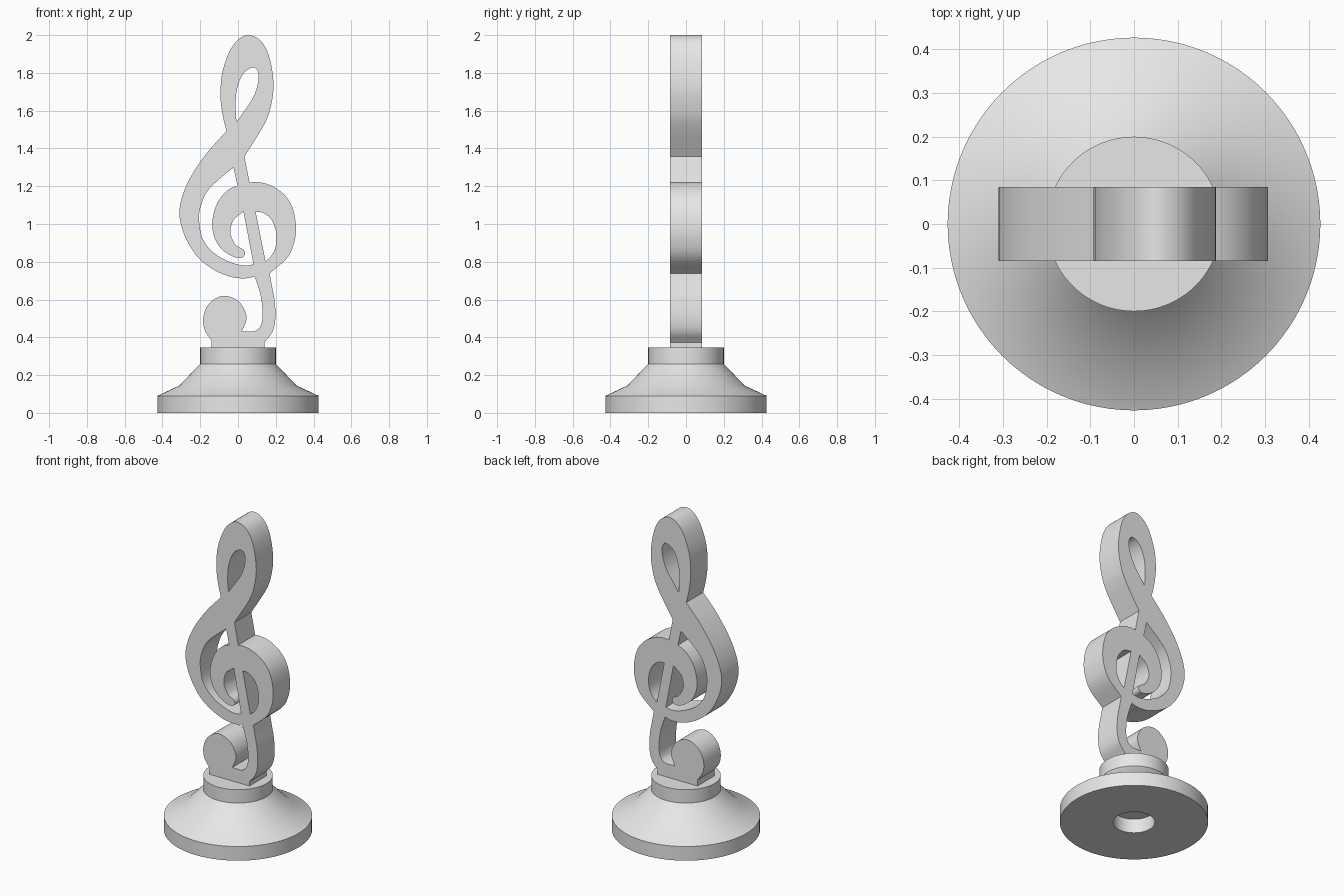
import bpy, bmesh, math
from mathutils import Vector

if "Cube" in bpy.data.objects:
    bpy.data.objects.remove(bpy.data.objects["Cube"])

grey = bpy.data.materials.new("plain_grey")
grey.diffuse_color = (0.8, 0.8, 0.8, 1)
grey.use_nodes = True
grey.node_tree.nodes["Principled BSDF"].inputs["Base Color"].default_value = grey.diffuse_color


def smooth_run(pts, steps=6):
    """Catmull-Rom through the points, leaving out the last one."""
    p = [Vector(q) * 0.01 for q in pts]
    if len(p) == 2:
        return [p[0]]
    p = [2 * p[0] - p[1]] + p + [2 * p[-1] - p[-2]]
    out = []
    for a, b, c, d in zip(p, p[1:], p[2:], p[3:]):
        for i in range(steps):
            t = i / steps
            out.append(0.5 * (2 * b + (c - a) * t + (2 * a - 5 * b + 4 * c - d) * t ** 2
                              + (3 * b - a - 3 * c + d) * t ** 3))
    return out


def loop(runs):
    """Closed outline: each run starts at the sharp corner where the last ended."""
    out = []
    for run, nxt in zip(runs, runs[1:] + runs[:1]):
        out += smooth_run(run + [nxt[0]])
    return out


def finish(obj, angle):
    obj.data.materials.clear()
    obj.data.materials.append(grey)
    bpy.ops.object.select_all(action='DESELECT')
    obj.select_set(True)
    bpy.context.view_layer.objects.active = obj
    bpy.ops.object.shade_smooth_by_angle(angle=math.radians(angle))


# Clef silhouette, in hundredths (x, z)
top_loop = [(-6.1, 149), (-8.2, 158), (-9.3, 168.5), (-8.2, 180.7), (-4, 192.3), (1, 198.3),
            (6.3, 200), (12.4, 196.6), (16.7, 188), (18.8, 173.8), (17.2, 161.6), (13.5, 152)]
stem_side = [(3.4, 135.7)]
ring_right = [(6.1, 122), (10.3, 122.2), (16.7, 120.7), (24, 116), (28.8, 108.7), (30.7, 98),
              (29.4, 89), (25.7, 81.7)]
tail_outer = [(16.7, 73.8), (17.7, 68.5), (19.3, 60), (19.8, 50.5), (18.3, 43)]
foot = [[(14, 37.3)], [(14, 34.3)], [(-14, 34.3)]]
ball = [(-14, 38.4), (-17.5, 43.5), (-18.5, 49.5), (-16.7, 55.8), (-12.4, 60.3), (-7.1, 62),
        (-1, 60), (3, 55.5), (4.5, 49.5)]
ball_gap = [(1.9, 43)]
tail_inner = [(8.5, 43), (11.5, 45.3), (13, 50.5), (12.4, 60), (10.3, 68)]
belly = [(8.7, 72.2), (3.4, 71.2), (-4.5, 72.2), (-14, 76.5), (-22, 83.3), (-28.3, 94),
         (-31, 105), (-29.4, 115), (-24.6, 125.7), (-16.7, 137.3), (-9.8, 145.2)]
outline = loop([top_loop, stem_side, ring_right, tail_outer, *foot, ball, ball_gap,
                tail_inner, belly])

# Openings
top_hole = loop([[(-0.8, 154), (-1.3, 161.6), (-0.8, 170), (1.3, 177), (4.5, 181.3), (8.7, 182.8),
                  (10.8, 179.6), (10.3, 173.3), (7.7, 166.4), (3.4, 160)]])
spiral_hole = loop([
    [(-2.4, 130)],
    [(-0.3, 120.4), (-5.6, 117.7), (-10.8, 111.4), (-13.5, 102.4), (-13, 94.4), (-9.8, 88),
     (-5.6, 84.4), (-1.3, 82.3), (2.2, 82.3), (3.8, 84.4), (2.6, 86.6), (-0.8, 88.5),
     (-3.4, 92.8), (-4, 97), (-2.1, 102.4)],
    [(2.9, 106.6)],
    [(8.2, 78.6), (2.9, 78), (-4.5, 80), (-12.4, 84.4), (-18.3, 91.3), (-20.4, 99.7),
     (-20.2, 107.7), (-16.7, 116.7), (-10.8, 123)]])
ring_hole = loop([[(9.3, 106.6), (14, 105.6), (18.3, 101.3), (20.4, 94), (19.8, 87.6),
                   (17.7, 83.3)], [(14.6, 80.2)]])

# Clef: filled outline with thickness
curve = bpy.data.curves.new("clef", 'CURVE')
curve.dimensions = '2D'
curve.fill_mode = 'BOTH'
curve.extrude = 0.085
for pts in (outline, top_hole, spiral_hole, ring_hole):
    s = curve.splines.new('POLY')
    s.points.add(len(pts) - 1)
    for sp, p in zip(s.points, pts):
        sp.co = (p.x, p.y, 0, 1)
    s.use_cyclic_u = True
clef = bpy.data.objects.new("clef", curve)
bpy.context.collection.objects.link(clef)
clef.rotation_euler.x = math.pi / 2
bpy.context.view_layer.objects.active = clef
clef.select_set(True)
bpy.ops.object.convert(target='MESH')
clef = bpy.context.view_layer.objects.active
bm = bmesh.new()
bm.from_mesh(clef.data)
bmesh.ops.remove_doubles(bm, verts=bm.verts, dist=0.0002)
bmesh.ops.recalc_face_normals(bm, faces=bm.faces)
bm.to_mesh(clef.data)
bm.free()
finish(clef, 35)

# Pedestal: turned profile with a shallow round recess underneath
profile = [(0, 0.09), (0.12, 0.09), (0.12, 0), (0.427, 0), (0.427, 0.09), (0.31, 0.145),
           (0.2, 0.26), (0.2, 0.345), (0, 0.345)]
bm = bmesh.new()
vs = [bm.verts.new((r, 0, z)) for r, z in profile]
es = [bm.edges.new(pair) for pair in zip(vs, vs[1:])]
bmesh.ops.spin(bm, geom=vs + es, cent=(0, 0, 0), axis=(0, 0, 1), angle=2 * math.pi, steps=96)
bmesh.ops.remove_doubles(bm, verts=bm.verts, dist=0.0002)
bmesh.ops.recalc_face_normals(bm, faces=bm.faces)
mesh = bpy.data.meshes.new("pedestal")
bm.to_mesh(mesh)
bm.free()
pedestal = bpy.data.objects.new("pedestal", mesh)
bpy.context.collection.objects.link(pedestal)
finish(pedestal, 30)
